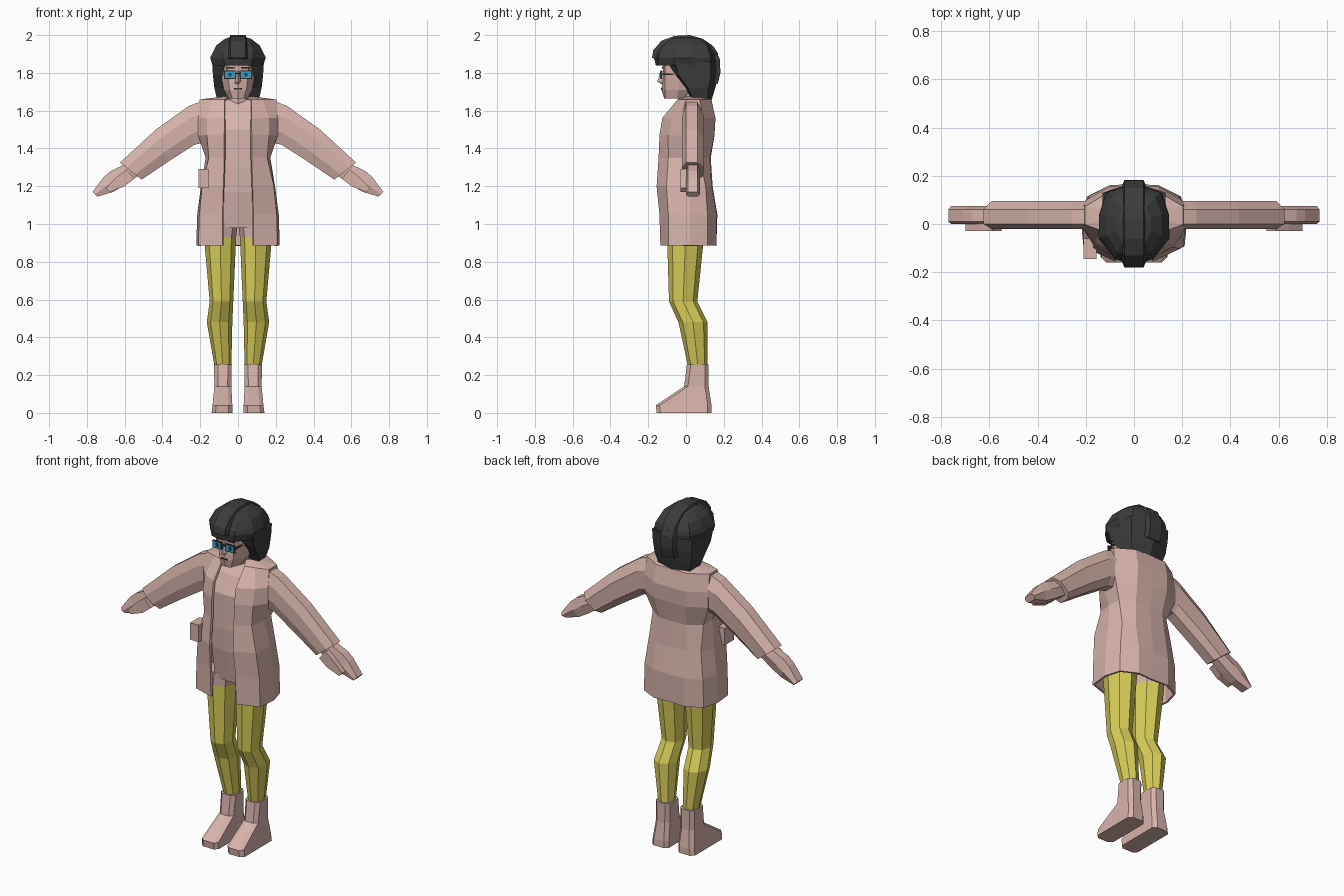
import bpy, bmesh, math
from mathutils import Vector

cube = bpy.data.objects.get("Cube")
if cube:
    bpy.data.objects.remove(cube, do_unlink=True)


def make_material(name, colour):
    mat = bpy.data.materials.new(name)
    mat.use_nodes = True
    mat.diffuse_color = (*colour, 1)
    mat.node_tree.nodes["Principled BSDF"].inputs["Base Color"].default_value = (*colour, 1)
    return mat


PINK = make_material("dusty pink", (.68, .45, .41))
YELLOW = make_material("mustard yellow", (.69, .62, .1))
DARK = make_material("charcoal", (.045, .045, .045))
BLUE = make_material("lens blue", (.04, .35, .62))


# All lengths below are given in hundredths of a unit.
def loft(name, rings, materials, closed=True, caps=True, rule=None, mirror=False):
    """Skin a list of equal-length point rings with flat quads."""
    bm = bmesh.new()
    loops = [[bm.verts.new(Vector(p) / 100) for p in ring] for ring in rings]
    count = len(loops[0])
    for low, high in zip(loops, loops[1:]):
        for i in range(count if closed else count - 1):
            j = (i + 1) % count
            bm.faces.new((low[i], low[j], high[j], high[i]))
    if caps:
        bm.faces.new(loops[0])
        bm.faces.new(loops[-1])
    bmesh.ops.recalc_face_normals(bm, faces=bm.faces)
    if rule:
        for face in bm.faces:
            face.material_index = rule(face.calc_center_median() * 100)
    mesh = bpy.data.meshes.new(name)
    bm.to_mesh(mesh)
    bm.free()
    obj = bpy.data.objects.new(name, mesh)
    bpy.context.collection.objects.link(obj)
    for mat in materials:
        mesh.materials.append(mat)
    if mirror:
        obj.modifiers.new("mirror", 'MIRROR')
    return obj


def sym(z, *half):
    """Level ring from its +x half, listed front to back."""
    other = [(-x, y) for x, y in reversed(half) if x > 0]
    return [(x, y, z) for x, y in list(half) + other]


def oval(z, x0, x1, y0, y1, sides=8):
    ring = []
    for i in range(sides):
        a = math.tau * i / sides
        ring.append(((x0 + x1) / 2 + (x1 - x0) / 2 * math.cos(a),
                     (y0 + y1) / 2 + (y1 - y0) / 2 * math.sin(a), z))
    return ring


def chamfered(z, x0, x1, y0, y1, c=2):
    outline = ((x0 + c, y0), (x1 - c, y0), (x1, y0 + c), (x1, y1 - c),
               (x1 - c, y1), (x0 + c, y1), (x0, y1 - c), (x0, y0 + c))
    return [(x, y, z) for x, y in outline]


def box(name, mat, x0, x1, y0, y1, z0, z1, mirror=False):
    rings = [[(x0, y0, z), (x1, y0, z), (x1, y1, z), (x0, y1, z)] for z in (z0, z1)]
    return loft(name, rings, [mat], mirror=mirror)


# Legs: yellow, with the part hidden by the coat in pink
loft("legs", [oval(25, 3.5, 12.5, 1, 11.5), oval(48, 3, 16.5, -4, 11.5),
              oval(59, 2.5, 15, -9, 6), oval(93, 1, 18, -10, 9.5),
              oval(101, 0, 17, -10, 10)],
     [YELLOW, PINK], rule=lambda c: int(c.z > 93), mirror=True)

# Boots with a sloping instep
loft("boots", [chamfered(0, 3, 14, -15.5, 13.5), chamfered(4, 3, 13.5, -16, 13.5),
               chamfered(14, 3.5, 12.5, -1, 12), chamfered(25.5, 3.3, 12.7, 0.5, 12)],
     [PINK], mirror=True)

# Shirt under the open coat
loft("shirt", [sym(z, (0, y), (9, y + .5), (13, 0), (9, 9), (0, 10)) for z, y in
               ((98, -9), (117, -12), (130, -12.5), (150, -12), (160, -7), (166, -2))],
     [PINK])

# Coat: one open sheet with thickness
coat = loft("coat", [
    sym(88.5, (8, -13), (20.5, -9), (21.5, 2), (19, 11), (10, 15.5), (0, 15)),
    sym(105, (8, -13.5), (20, -9), (21, 2), (18.5, 11), (10, 15.5), (0, 16)),
    sym(120, (7.5, -15), (18.5, -10), (19, 2), (16.5, 10), (10, 13), (0, 13.5)),
    sym(135, (7, -14), (15, -9), (16.5, 0), (16, 7), (9, 12), (0, 12.5)),
    sym(147, (7, -13.5), (16, -9), (20.5, -2), (20.5, 9), (10, 14.5), (0, 14.5)),
    sym(156, (7, -12), (16, -7), (20.5, -2), (20.5, 9), (10, 15), (0, 15)),
    sym(165.5, (7, -4), (13, -2.5), (20, 0), (20, 7), (10, 13), (0, 13)),
    sym(167, (5, 0), (6, 1), (7, 3), (7, 5), (5, 8), (0, 9))],
    [PINK], closed=False, caps=False)
solid = coat.modifiers.new("thickness", 'SOLIDIFY')
solid.thickness = .012
solid.offset = 0

# Side pouch
box("pouch", PINK, -21, -15.5, -14.5, -6, 119, 129)


def arm_ring(top, bottom, outline):
    """Ring across a limb: each outline point is (share of the way down, y)."""
    (xt, zt), (xb, zb) = top, bottom
    return [(xt + (xb - xt) * t, y, zt + (zb - zt) * t) for t, y in outline]


SLEEVE = ((0, 0), (0, 6), (.3, 9.5), (.8, 9), (1, 6), (1, 0), (.7, -2), (.3, -2))
HAND = ((0, 1), (0, 6), (.5, 7.5), (1, 6), (1, 1), (.5, 0))
THUMB = ((0, -3), (0, 1), (1, 1), (1, -3))

# Sleeves
loft("sleeves", [arm_ring(*s, SLEEVE) for s in (
    ((18, 165.5), (18, 143)), ((26, 162.5), (23, 142)), ((43.5, 150), (37, 133)),
    ((62.5, 132.5), (51, 123.5)))], [PINK], mirror=True)

# Hands and thumbs
loft("hands", [arm_ring(*s, HAND) for s in (
    ((59, 132), (52, 126)), ((67.5, 128), (60, 120.5)), ((71, 125), (66, 117)),
    ((77, 117), (74.5, 114.5)))], [PINK], mirror=True)
loft("thumbs", [arm_ring(*s, THUMB) for s in (
    ((59, 129), (55, 124)), ((64, 125), (60, 120)), ((70, 119), (68, 117)))],
    [PINK], mirror=True)

# Neck, face and nose
loft("neck", [oval(z, -6, 6, -4, 8) for z in (160, 175)], [PINK])
loft("face", [
    sym(166.5, (0, -11.5), (3, -11), (5, -5), (4, 0), (0, 1)),
    sym(171, (0, -13), (4.5, -11), (7.5, -4), (7, 2), (0, 4)),
    sym(176, (0, -12.5), (5, -11), (8.5, -4), (8.5, 3), (0, 6)),
    sym(180, (0, -12), (5.5, -11), (9, -4), (9, 3), (0, 6)),
    sym(187, (0, -13), (6, -11), (9, -4), (9, 3), (0, 6))], [PINK])
loft("nose", [sym(z, (0, y), (w, -11.5), (0, -11)) for z, y, w in
              ((174, -13, 1.8), (175.5, -15.3, 1.8), (181, -12.8, 1))], [PINK])

# Mouth, eyebrows and glasses
box("mouth", DARK, -2, 2, -13.2, -12.5, 171.3, 171.9)
box("eyebrows", DARK, 1.5, 6, -12.6, -11.8, 182.2, 183.2, mirror=True)
box("glasses_frames", DARK, 1.2, 7.3, -13.4, -12.8, 176.8, 181.2, mirror=True)
box("glasses_lenses", BLUE, 1.7, 6.8, -13.7, -13.3, 177.3, 180.7, mirror=True)
box("pupils", DARK, 3.5, 5, -13.9, -13.6, 178, 180, mirror=True)
box("glasses_temples", DARK, 7, 7.6, -13, -3, 179, 179.8, mirror=True)
box("glasses_bridge", DARK, -1.5, 1.5, -13.4, -12.8, 179.3, 180)

# Helmet: ear and neck guard, rim and dome, centre ridge
loft("neck_guard", [
    sym(165.5, (0, 3), (6, 3), (11, 4), (10, 11), (0, 13.5)),
    sym(172, (0, 1), (8, 0), (12.5, 1), (12, 12), (0, 15.5)),
    sym(179, (0, -4), (8.5, -5.5), (13.3, -4), (12.5, 13), (0, 17)),
    sym(186, (0, -9), (8.5, -10), (13.7, -6), (13, 13), (0, 17.2))], [DARK])
loft("helmet_dome", [
    sym(184, (0, -16), (7, -14.5), (13, -7), (13.5, 3), (11, 13), (0, 17)),
    sym(188, (0, -17), (8, -14.5), (14.7, -6), (14.5, 4), (11.5, 13), (0, 17.2)),
    sym(190.5, (0, -16.5), (8, -14), (13.5, -5.5), (13.5, 4), (11, 12.5), (0, 16.8)),
    sym(194.5, (0, -14), (7, -11.5), (11.5, -4.5), (11.5, 4), (9, 11), (0, 14)),
    sym(198, (0, -9), (5, -7.5), (7, -3), (7, 3), (5, 7), (0, 9)),
    sym(199.2, (0, -4), (2, -3), (3, -1), (3, 1), (2, 3), (0, 4))], [DARK])


def ridge_ring(y, z):
    """Strip section whose inner side is drawn towards the head centre."""
    yi, zi = y * .86, 183 + (z - 183) * .86
    return [(-5, yi, zi), (-4, y, z), (4, y, z), (5, yi, zi)]


loft("helmet_ridge", [ridge_ring(y, z) for y, z in (
    (-18, 188), (-17.3, 192), (-13, 197), (-6, 199.6), (2, 200), (9, 198),
    (15, 193.5), (18, 187), (18.2, 180), (16.8, 174))], [DARK])
